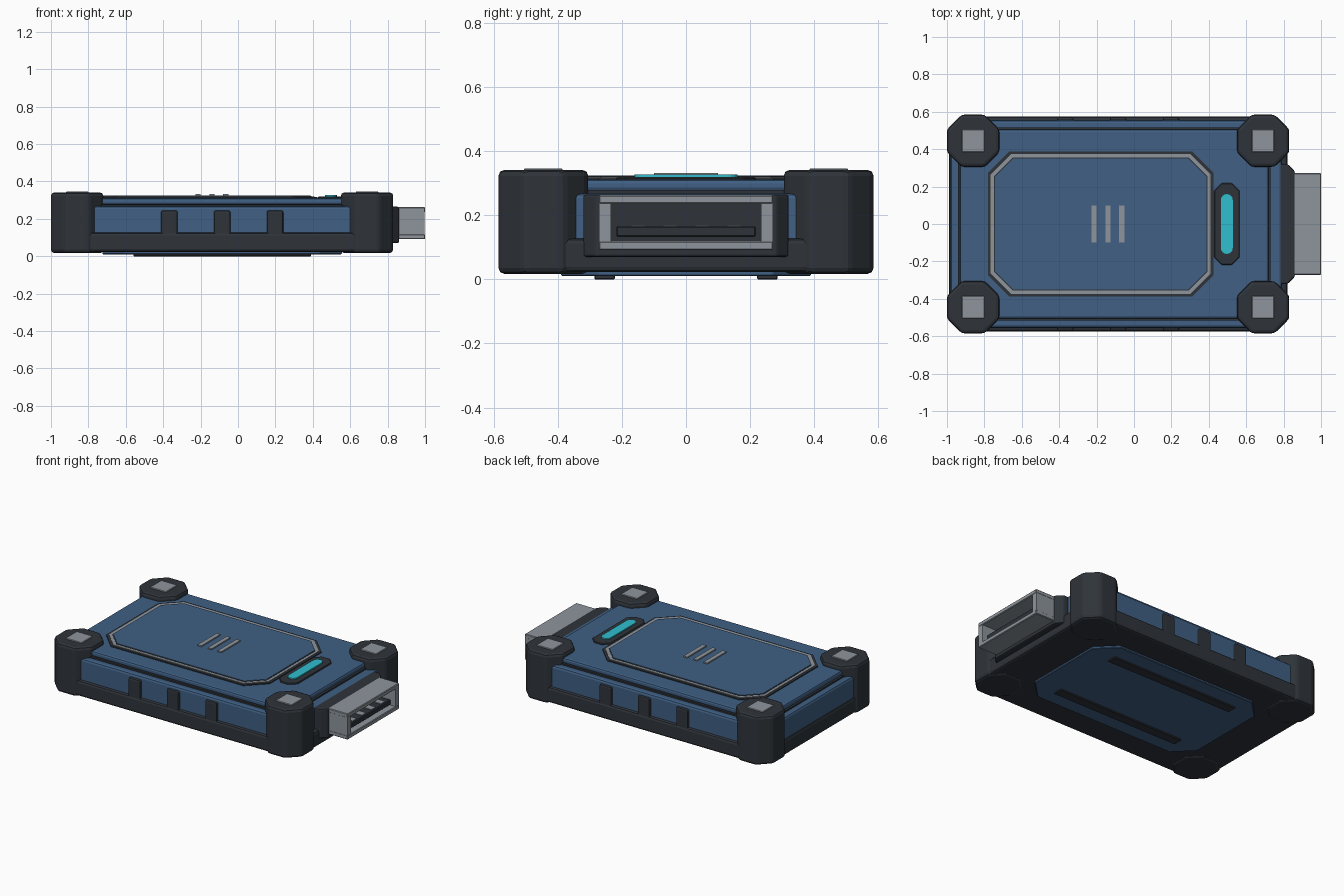
import bpy, bmesh, math

if "Cube" in bpy.data.objects:
    bpy.data.objects.remove(bpy.data.objects["Cube"])


def material(name, rgb):
    m = bpy.data.materials.new(name)
    m.diffuse_color = (*rgb, 1)
    m.use_nodes = True
    m.node_tree.nodes["Principled BSDF"].inputs["Base Color"].default_value = m.diffuse_color
    return m


BLUE = material("blue_shell", (0.05, 0.115, 0.23))
DARK = material("dark_rubber", (0.028, 0.034, 0.042))
METAL = material("grey_metal", (0.27, 0.30, 0.33))
CYAN = material("cyan_light", (0.03, 0.52, 0.62))


def prism(name, pts, z0, z1, mat, bevel=0.0, segments=2):
    """Extrude a plan outline from z0 to z1, with optional edge bevel."""
    bm = bmesh.new()
    face = bm.faces.new([bm.verts.new((x, y, z0)) for x, y in pts])
    res = bmesh.ops.extrude_face_region(bm, geom=[face])
    verts = [g for g in res["geom"] if isinstance(g, bmesh.types.BMVert)]
    bmesh.ops.translate(bm, verts=verts, vec=(0, 0, z1 - z0))
    bmesh.ops.recalc_face_normals(bm, faces=bm.faces)
    me = bpy.data.meshes.new(name)
    bm.to_mesh(me)
    bm.free()
    ob = bpy.data.objects.new(name, me)
    bpy.context.collection.objects.link(ob)
    me.materials.append(mat)
    if bevel:
        mod = ob.modifiers.new("edge_bevel", "BEVEL")
        mod.width = bevel
        mod.segments = segments
        mod.limit_method = "ANGLE"
        mod.angle_limit = math.radians(30)
    return ob


def slab(name, xs, ys, zs, mat, chamfer=0.0, bevel=0.0, segments=2):
    """Box with optionally chamfered plan corners."""
    (x0, x1), (y0, y1), c = xs, ys, chamfer
    if c:
        pts = [(x0 + c, y0), (x1 - c, y0), (x1, y0 + c), (x1, y1 - c),
               (x1 - c, y1), (x0 + c, y1), (x0, y1 - c), (x0, y0 + c)]
    else:
        pts = [(x0, y0), (x1, y0), (x1, y1), (x0, y1)]
    return prism(name, pts, zs[0], zs[1], mat, bevel, segments)


def sym(v):
    return (-v, v)


# Main case: rubber tray, blue body and stepped lid
slab("lower_tray", (-0.99, 0.82), sym(0.575), (0.023, 0.127), DARK, 0.10, 0.015)
slab("body", (-0.98, 0.79), sym(0.555), (0.10, 0.268), BLUE, 0.10, 0.015)
slab("lid_seam", (-0.94, 0.73), sym(0.515), (0.25, 0.278), DARK, 0.08)
slab("lid", (-0.93, 0.72), sym(0.505), (0.275, 0.311), BLUE, 0.08, 0.012)

# Corner bumpers with metal caps
for cx, end in ((-0.86, "rear"), (0.69, "port")):
    for s, side in ((-1, "front"), (1, "back")):
        cy = s * 0.445
        slab(f"bumper_{end}_{side}", (cx - 0.14, cx + 0.14), (cy - 0.14, cy + 0.14),
             (0.017, 0.341), DARK, 0.078, 0.018)
        slab(f"bumper_cap_{end}_{side}", (cx - 0.06, cx + 0.06),
             (cy - 0.06, cy + 0.06), (0.33, 0.346), METAL, 0, 0.003, 1)

# Grip ribs on both long sides
for i, x in enumerate((-0.367, -0.085, 0.198)):
    for s in (-1, 1):
        y = sorted((s * 0.53, s * 0.571))
        slab(f"grip_rib_{i}_{'front' if s < 0 else 'back'}", (x - 0.044, x + 0.044), y,
             (0.10, 0.245), DARK, 0, 0.010)

# Top panel: nested layers make the rim
cx = -0.178
for name, hx, hy, c, top, mat in (
        ("panel_surround", 0.603, 0.388, 0.115, 0.317, DARK),
        ("panel_rim", 0.588, 0.373, 0.108, 0.320, METAL),
        ("panel_groove", 0.570, 0.355, 0.100, 0.3215, DARK),
        ("panel_plate", 0.565, 0.350, 0.098, 0.324, BLUE)):
    slab(name, (cx + -hx, cx + hx), sym(hy), (0.30, top), mat, c)
for i, x in enumerate((-0.214, -0.139, -0.066)):
    slab(f"panel_bar_{i}", (x - 0.014, x + 0.014), sym(0.10), (0.315, 0.332), METAL)

# Status light with pill-shaped lens
slab("light_bezel", (0.428, 0.565), sym(0.218), (0.30, 0.319), DARK, 0.04, 0.004, 1)
r, h, lx = 0.032, 0.128, 0.496
pill = []
for base, yc in ((0, h), (math.pi, -h)):
    for k in range(9):
        a = base + math.pi * k / 8
        pill.append((lx + r * math.cos(a), yc + r * math.sin(a)))
prism("light_lens", pill, 0.31, 0.327, CYAN)

# Connector: collar, hollow metal shell, tongue and contacts
slab("port_collar", (0.70, 0.86), sym(0.32), (0.07, 0.265), DARK, 0.038, 0.008)
X = (0.84, 1.0)
slab("connector_top", X, sym(0.272), (0.235, 0.263), METAL, 0, 0.004, 1)
slab("connector_bottom", X, sym(0.272), (0.091, 0.119), METAL, 0, 0.004, 1)
for s in (-1, 1):
    slab(f"connector_side_{'front' if s < 0 else 'back'}", (0.84, 0.998),
         sorted((s * 0.234, s * 0.271)), (0.105, 0.25), METAL)
slab("connector_tongue", (0.84, 0.975), sym(0.218), (0.132, 0.166), DARK, 0, 0.005, 1)
for i in range(4):
    y = -0.15 + 0.10 * i
    slab(f"contact_{i}", (0.86, 0.965), (y - 0.022, y + 0.022), (0.16, 0.170), METAL)

# Underside plate and foot strips
slab("bottom_plate", (-0.725, 0.555), sym(0.39), (0.010, 0.04), BLUE, 0.12, 0.004, 1)
for s in (-1, 1):
    slab(f"foot_strip_{'front' if s < 0 else 'back'}", (-0.56, 0.39),
         sorted((s * 0.222, s * 0.286)), (0.0, 0.02), DARK, 0, 0.003, 1)
